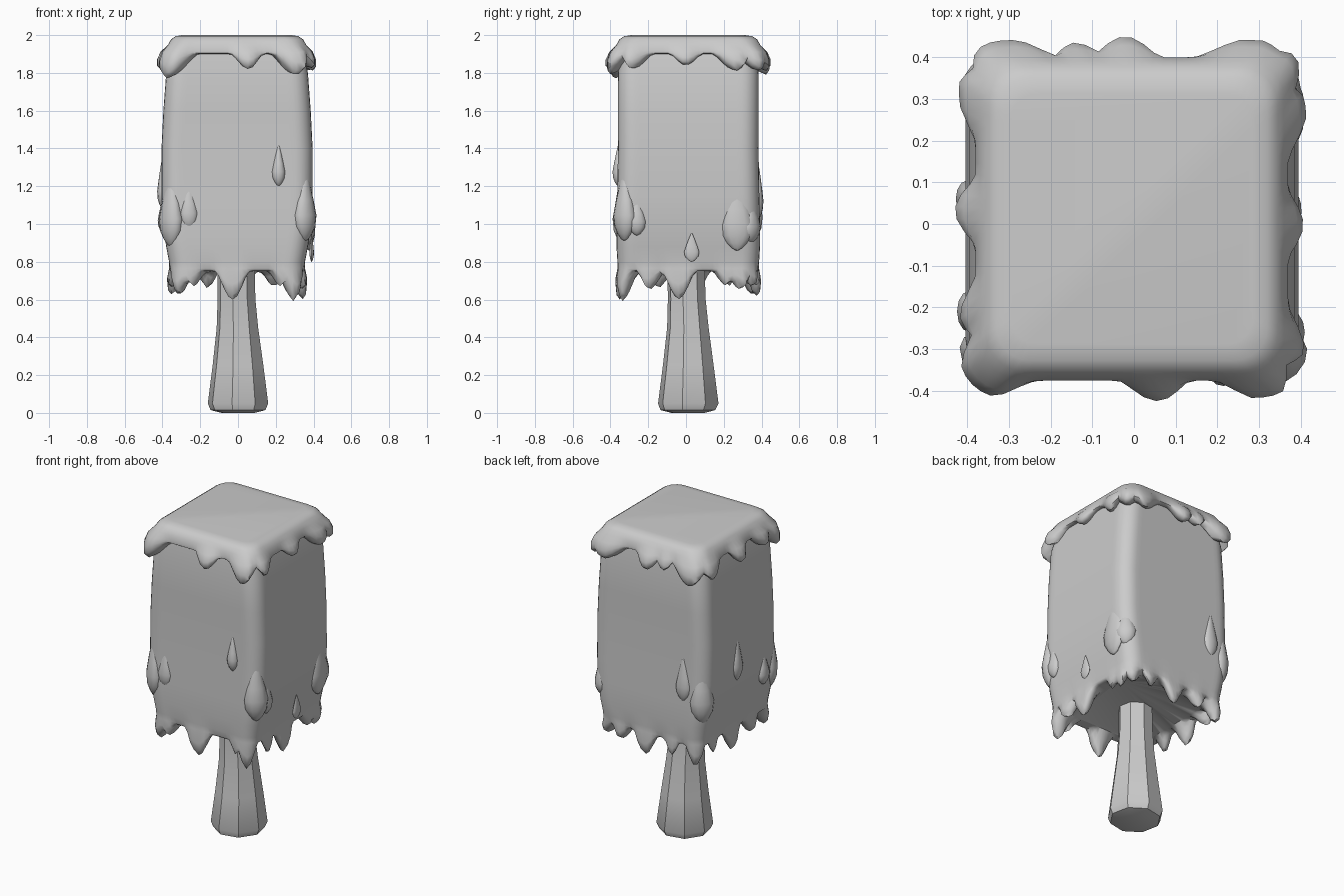
import bpy, bmesh, math
from mathutils import Vector

if "Cube" in bpy.data.objects:
    bpy.data.objects.remove(bpy.data.objects["Cube"])

CX, CY = -0.005, 0.012   # slight lean of the bar


def ring(hx, hy, r, edge=22, arc=6):
    """Rounded rectangle outline, always the same point count."""
    pts = []
    for k, (sx, sy) in enumerate([(1, -1), (1, 1), (-1, 1), (-1, -1)]):
        c = Vector((sx * (hx - r), sy * (hy - r)))
        a0 = -math.pi / 2 + k * math.pi / 2
        for i in range(arc + 1):
            a = a0 + i / arc * math.pi / 2
            pts.append(c + r * Vector((math.cos(a), math.sin(a))))
        # straight run to the next corner
        a = a0 + math.pi / 2
        nsx, nsy = [(1, 1), (-1, 1), (-1, -1), (1, -1)][k]
        e = Vector((nsx * (hx - r), nsy * (hy - r))) + r * Vector((math.cos(a), math.sin(a)))
        s = pts[-1].copy()
        pts += [s.lerp(e, i / edge) for i in range(1, edge)]
    return [p + Vector((CX, CY)) for p in pts]


def loft(name, rows, angle=50):
    """Skin closed rows of points and cap both ends."""
    bm = bmesh.new()
    vs = [[bm.verts.new(p) for p in row] for row in rows]
    n = len(rows[0])
    for a, b in zip(vs, vs[1:]):
        for i in range(n):
            j = (i + 1) % n
            bm.faces.new((a[i], a[j], b[j], b[i]))
    bm.faces.new(vs[0])
    bm.faces.new(vs[-1])
    bmesh.ops.recalc_face_normals(bm, faces=bm.faces)
    me = bpy.data.meshes.new(name)
    bm.to_mesh(me)
    bm.free()
    ob = bpy.data.objects.new(name, me)
    bpy.context.collection.objects.link(ob)
    bpy.context.view_layer.objects.active = ob
    ob.select_set(True)
    bpy.ops.object.shade_smooth_by_angle(angle=math.radians(angle))
    ob.select_set(False)
    return ob


def hang(p, drips):
    """Drip length at an outline point."""
    best = 0
    for x, y, length, w in drips:
        d = (p - Vector((x, y))).length / w
        if d < 1:
            best = max(best, length * (0.5 + 0.5 * math.cos(math.pi * d)) ** 0.8)
    return best


def drip_rows(hx, hy, r, z, drips, spec):
    """Rows hanging below z: each spec is (share of drip, widening, bulge, z shift)."""
    rows = []
    base = ring(hx, hy, r)
    for share, grow, bulge, dz in spec:
        row = []
        for p, q in zip(base, ring(hx + grow, hy + grow, r)):
            h = hang(p, drips)
            out = (p - Vector((CX, CY))).normalized() * bulge * min(1, h / 0.08)
            q = q + out
            row.append((q.x, q.y, z + dz - share * h))
        rows.append(row)
    return rows


def flat(hx, hy, r, z):
    return [(p.x, p.y, z) for p in ring(hx, hy, r)]


# Bar body with a dripping lower rim
low_drips = [
    (-.33, -.35, .13, .07), (-.25, -.36, .08, .05), (-.03, -.36, .15, .10),
    (.24, -.36, .08, .05), (.31, -.35, .16, .07),
    (.36, -.20, .10, .07), (.36, -.04, .15, .10), (.36, .22, .08, .06),
    (.36, .30, .10, .07), (.33, .38, .11, .06),
    (.20, .38, .08, .06), (.02, .38, .13, .09), (-.17, .38, .09, .06), (-.33, .37, .13, .07),
    (-.37, .24, .08, .06), (-.37, .05, .13, .09), (-.37, -.15, .09, .07)]
body = [flat(hx, hy, .09, z) for hx, hy, z in [
    (.34, .35, 1.95), (.375, .372, 1.8), (.39, .373, 1.6), (.40, .372, 1.4),
    (.40, .376, 1.15), (.393, .38, 1.0), (.375, .38, .88), (.36, .375, .80)]]
body += drip_rows(.355, .37, .09, .765, low_drips, [
    (0, 0, .005, 0), (.5, -.003, .018, -.008), (.85, -.01, .02, -.013),
    (1, -.022, .015, -.015), (.85, -.035, .005, -.015), (.4, -.05, 0, -.015),
    (0, -.075, 0, -.015)])
loft("bar_body", body)

# Melted coating over the top
top_drips = [
    (-.36, -.36, .13, .13), (.05, -.37, .08, .09), (.29, -.37, .11, .10),
    (.38, -.27, .08, .08), (.38, .00, .06, .09), (.38, .25, .09, .10), (.36, .37, .09, .09),
    (.26, .40, .09, .12), (-.02, .40, .08, .09), (-.13, .40, .06, .07), (-.30, .40, .11, .13),
    (-.38, .29, .09, .10), (-.38, .03, .08, .09), (-.38, -.20, .07, .08)]
cap = [flat(.29, .30, .06, 2.0), flat(.325, .34, .08, 1.994),
       flat(.35, .365, .09, 1.977), flat(.365, .38, .09, 1.95)]
cap += drip_rows(.375, .388, .09, 1.91, top_drips, [
    (.1, 0, .03, .01), (.5, 0, .05, 0), (.85, 0, .05, -.005),
    (1, -.008, .04, -.01), (.85, -.03, .02, -.01), (.3, -.05, 0, 0)])
loft("top_coating", cap)

# Runs of melt down the sides: x, y, facing angle, top, bottom, half width, depth
runs = [
    (-.355, -.325, 225, 1.30, .88, .075, .05), (-.26, -.352, 270, 1.22, .97, .05, .03),
    (.215, -.357, 270, 1.42, 1.20, .036, .032), (.355, -.325, 315, 1.30, .91, .07, .05),
    (.38, -.26, 0, 1.15, .94, .05, .03),
    (.375, .27, 0, 1.25, .86, .085, .035), (.35, .345, 45, 1.15, .90, .06, .04),
    (.39, .03, 0, .95, .80, .04, .012),
    (-.355, .345, 135, 1.30, .90, .07, .05), (-.25, .385, 90, 1.3, 1.03, .05, .025),
    (-.40, .06, 180, 1.35, 1.08, .045, .028), (-.395, -.21, 180, 1.15, .95, .05, .03)]
shape = [(0, .08), (.2, .4), (.45, .75), (.65, 1), (.8, .9), (.9, .62), (.97, .32), (1, .06)]
for i, (x, y, deg, zt, zb, w, d) in enumerate(runs):
    n = Vector((math.cos(math.radians(deg)), math.sin(math.radians(deg))))
    t = Vector((-n.y, n.x))
    rows = []
    for f, s in shape:
        row = []
        for k in range(12):
            a = k / 12 * math.tau
            p = Vector((x, y)) + t * (w * s * math.cos(a)) + n * (d * s * math.sin(a))
            row.append((p.x, p.y, zt + (zb - zt) * f))
        rows.append(row)
    loft(f"melt_run_{i + 1}", rows)

# Flared eight-sided stick
stick = []
for r, z, ox, oy in [(.09, 0, 0, .01), (.148, .015, 0, .01), (.163, .05, 0, .012),
                     (.137, .25, 0, .012), (.112, .45, -.003, .01),
                     (.102, .6, -.008, .004), (.10, .78, -.01, 0)]:
    stick.append([(ox + r * math.cos(a), oy + r * math.sin(a), z)
                  for a in (math.tau * (k + .5) / 8 + .2 for k in range(8))])
loft("stick", stick, 40)
